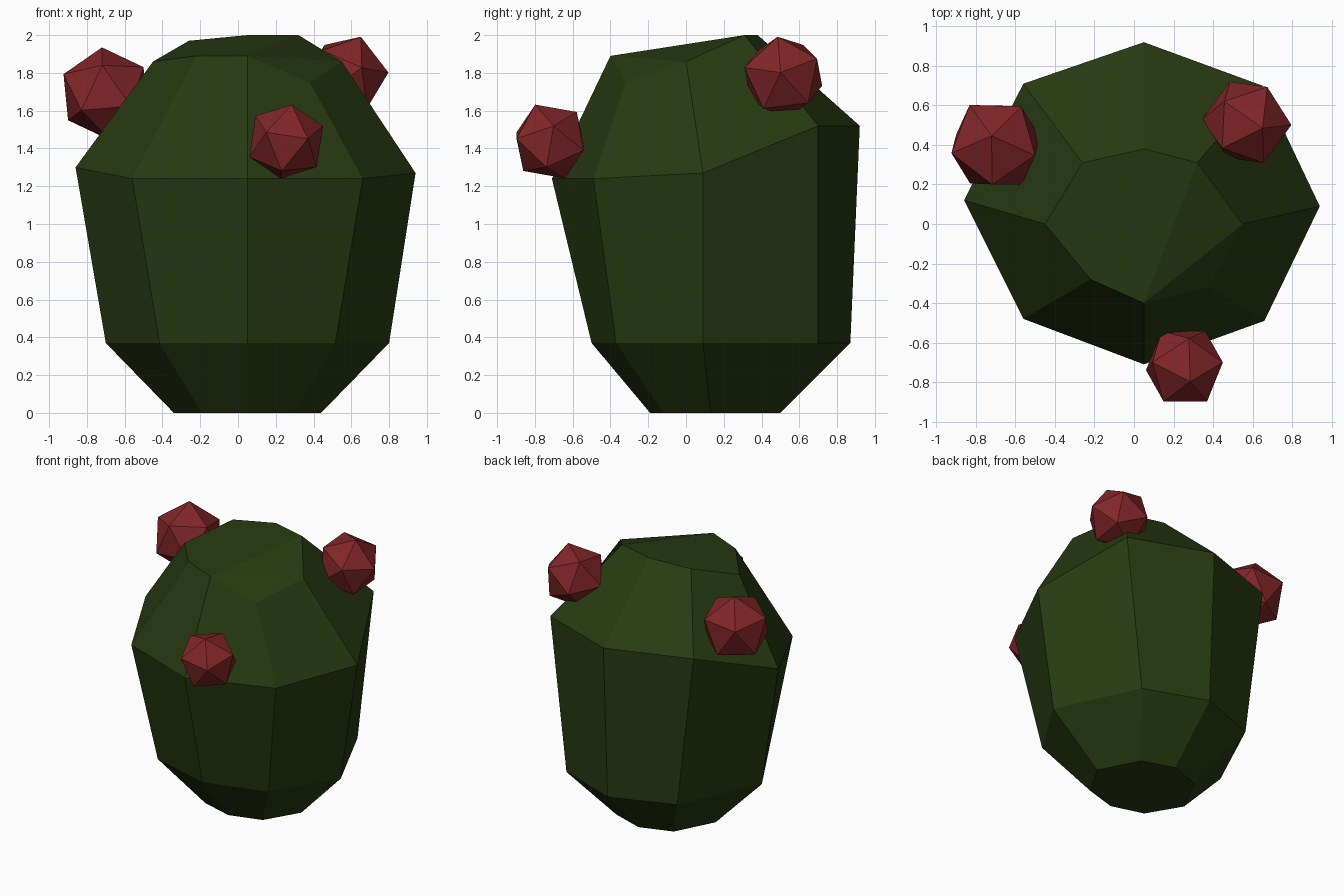
import bpy
import bmesh
from mathutils import Vector, Matrix

cube = bpy.data.objects.get("Cube")
if cube:
    bpy.data.objects.remove(cube)


def make_material(name, color):
    mat = bpy.data.materials.new(name)
    mat.use_nodes = True
    mat.diffuse_color = color
    mat.node_tree.nodes["Principled BSDF"].inputs["Base Color"].default_value = color
    return mat


def add_object(name, bm, mat):
    bmesh.ops.recalc_face_normals(bm, faces=bm.faces)
    mesh = bpy.data.meshes.new(name)
    bm.to_mesh(mesh)
    bm.free()
    mesh.materials.append(mat)
    obj = bpy.data.objects.new(name, mesh)
    bpy.context.collection.objects.link(obj)
    return obj


green = make_material("dark green", (0.020, 0.043, 0.006, 1))
red = make_material("flower red", (0.22, 0.019, 0.021, 1))

# Body: eight-sided rings, counter-clockwise from the front corner
MID = 0.05


def regular_ring(z, rx, front, back, side):
    """Octagon with its own front, back and side y positions."""
    d = 0.62
    q = 0.22
    fy, by = front + (side - front) * q, back + (side - back) * q
    return [(MID, front, z), (MID + rx * d, fy, z), (MID + rx, side, z),
            (MID + rx * d, by, z), (MID, back, z), (MID - rx * d, by, z),
            (MID - rx, side, z), (MID - rx * d, fy, z)]


shoulder = [(MID, -0.71, 1.24), (0.66, -0.49, 1.24), (0.94, 0.09, 1.27),
            (0.65, 0.70, 1.52), (MID, 0.92, 1.52), (-0.56, 0.71, 1.52),
            (-0.86, 0.12, 1.30), (-0.56, -0.48, 1.24)]
crown = [(MID, -0.40, 1.89), (0.38, -0.32, 1.75), (0.55, 0.0, 1.86),
         (0.32, 0.31, 2.0), (MID, 0.38, 2.0), (-0.26, 0.31, 1.97),
         (-0.45, 0.0, 1.86), (-0.22, -0.28, 1.89)]
rings = [regular_ring(0, 0.39, -0.19, 0.50, 0.13),
         regular_ring(0.37, 0.75, -0.50, 0.87, 0.09), shoulder, crown]

bm = bmesh.new()
loops = [[bm.verts.new(p) for p in ring] for ring in rings]
for low, high in zip(loops, loops[1:]):
    for i in range(8):
        j = (i + 1) % 8
        bm.faces.new((low[i], low[j], high[j], high[i]))
bm.faces.new(loops[0][::-1])

# Slanted top with a dented front corner
top = loops[-1]
bm.faces.new((top[0], top[1], top[2]))
bm.faces.new((top[0], top[2], top[3]))
bm.faces.new([top[0]] + top[3:])
add_object("cactus_body", bm, green)


# Flowers: twenty-sided balls, each turned its own way
def frame(a, b):
    a = Vector(a).normalized()
    c = a.cross(Vector(b)).normalized()
    return Matrix((a, c.cross(a), c)).transposed()


def flower(name, center, radius, up, side):
    bm = bmesh.new()
    bmesh.ops.create_icosphere(bm, subdivisions=1, radius=radius)
    pole = max(bm.verts, key=lambda v: v.co.z)
    near = pole.link_edges[0].other_vert(pole)
    turn = frame(up, side) @ frame(pole.co, near.co).transposed()
    bmesh.ops.transform(bm, matrix=Matrix.Translation(center) @ turn.to_4x4(),
                        verts=bm.verts)
    add_object(name, bm, red)


flower("flower_right", (-0.70, 0.40, 1.69), 0.25, (-0.02, 0.045, 0.24), (-0.13, 0.2, 0.09))
flower("flower_left", (0.57, 0.515, 1.78), 0.228, (0.08, -0.03, 0.21), (0.225, -0.015, 0.03))
flower("flower_front", (0.255, -0.72, 1.437), 0.212, (0.03, -0.08, 0.2), (-0.18, 0.02, 0.155))
